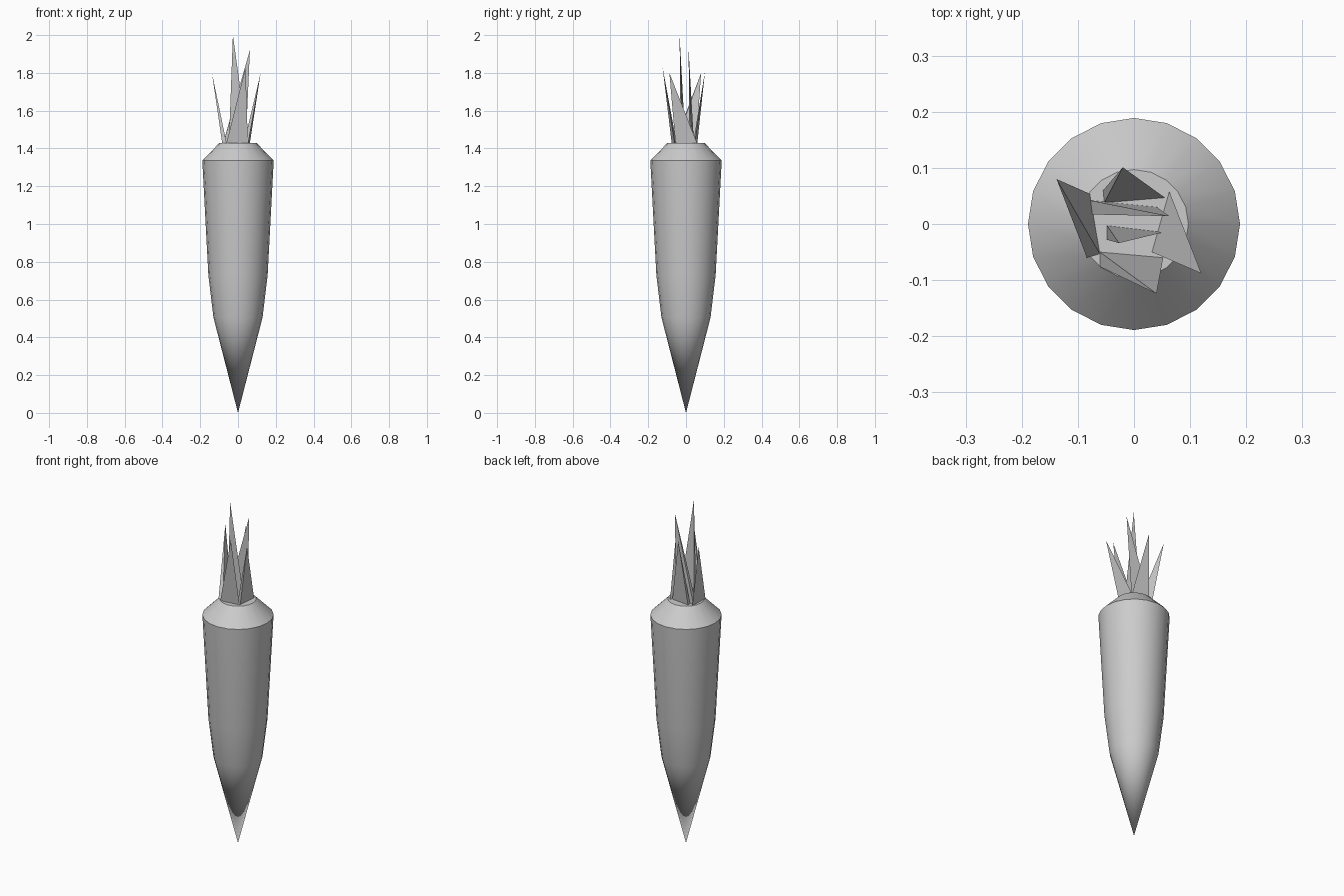
import bpy, math

if "Cube" in bpy.data.objects:
    bpy.data.objects.remove(bpy.data.objects["Cube"])

def make_mesh(name, verts, faces):
    mesh = bpy.data.meshes.new(name)
    mesh.from_pydata(verts, [], faces)
    mesh.update()
    obj = bpy.data.objects.new(name, mesh)
    bpy.context.collection.objects.link(obj)
    return obj

# Root: 20-sided turned profile (radius, height) closed by a tip and a flat cap
SIDES = 20
profile = [(0.13, 0.505), (0.157, 0.73), (0.189, 1.337), (0.097, 1.43)]
verts = [(r * math.cos(2 * math.pi * i / SIDES), r * math.sin(2 * math.pi * i / SIDES), z)
         for r, z in profile for i in range(SIDES)]
tip = len(verts)
verts.append((0, 0, 0))
faces = []
for i in range(SIDES):
    j = (i + 1) % SIDES
    faces.append((tip, j, i))
    for k in range(len(profile) - 1):
        a, b = k * SIDES, (k + 1) * SIDES
        faces.append((a + i, a + j, b + j, b + i))
faces.append(tuple(range(tip - SIDES, tip)))
root = make_mesh("carrot_root", verts, faces)
bpy.context.view_layer.objects.active = root
root.select_set(True)
bpy.ops.object.shade_smooth_by_angle(angle=math.radians(30))

# Leaves: thin leaning three-sided spikes (tip, then three base corners)
BASE = 1.43
leaves = {
    "leaf_middle": ((-0.027, -0.034, 2.0), (0.052, -0.015), (-0.048, -0.003), (-0.048, -0.028)),
    "leaf_middle_back": ((0.063, 0.014, 1.92), (0.041, 0.030), (-0.078, 0.042), (-0.077, 0.017)),
    "leaf_front": ((0.040, -0.124, 1.83), (0.052, -0.060), (-0.061, -0.050), (-0.061, -0.076)),
    "leaf_back": ((-0.020, 0.101, 1.81), (0.055, 0.047), (-0.055, 0.060), (-0.053, 0.038)),
    "leaf_left": ((-0.138, 0.080, 1.80), (-0.079, 0.054), (-0.084, -0.060), (-0.061, -0.053)),
    "leaf_right": ((0.120, -0.088, 1.80), (0.063, 0.058), (0.032, -0.050), (0.054, -0.056)),
}
for name, (top, *base) in leaves.items():
    make_mesh(name, [(x, y, BASE) for x, y in base] + [top],
              [(2, 1, 0), (0, 1, 3), (1, 2, 3), (2, 0, 3)])
